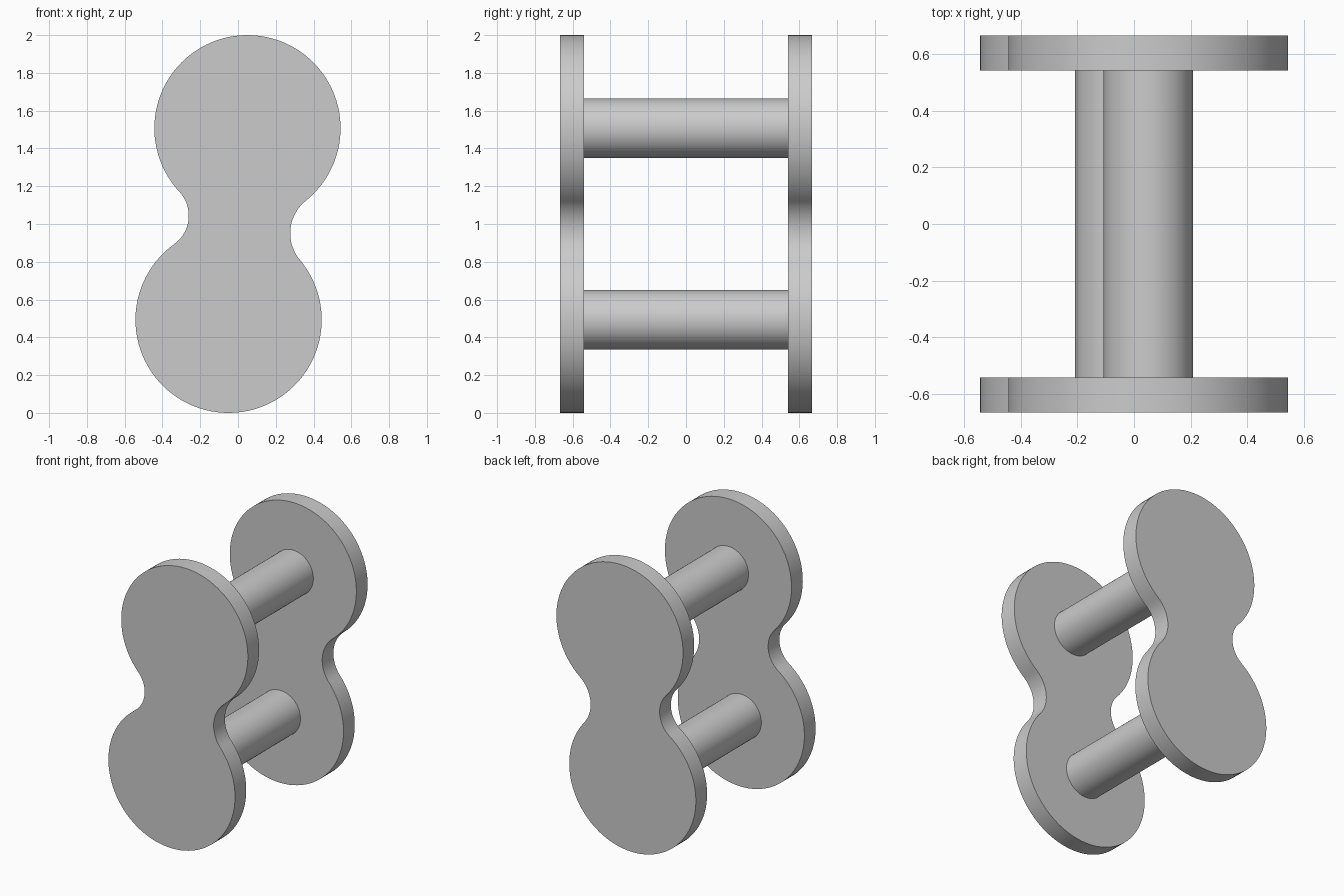
import bpy, bmesh, math
from mathutils import Vector

cube = bpy.data.objects.get("Cube")
if cube:
    bpy.data.objects.remove(cube, do_unlink=True)

LOBE_R, PIN_R = 0.493, 0.158
Y_IN, Y_OUT = 0.541, 0.666
TOP, BOTTOM = Vector((0.05, 1.507)), Vector((-0.05, 0.493))
MID = (TOP + BOTTOM) / 2
AXIS = (TOP - BOTTOM).normalized()
SIDE = Vector((AXIS.y, -AXIS.x))
HALF = (TOP - BOTTOM).length / 2

steel = bpy.data.materials.new("plain_grey")
steel.use_nodes = True
steel.diffuse_color = (0.6, 0.6, 0.6, 1)
steel.node_tree.nodes["Principled BSDF"].inputs["Base Color"].default_value = (0.6, 0.6, 0.6, 1)


def arc(centre, radius, start, end, steps):
    """Points on an arc, both ends included."""
    angles = [start + (end - start) * i / steps for i in range(steps + 1)]
    return [centre + radius * Vector((math.cos(a), math.sin(a))) for a in angles]


def angle(v):
    return math.atan2(v.y, v.x)


def neck(sign, width):
    """Centre and radius of the hollow tangent to both lobes."""
    r = (width ** 2 + HALF ** 2 - LOBE_R ** 2) / (2 * (LOBE_R - width))
    return MID + SIDE * sign * (width + r), r


def sweep(centre, radius, p, q, clockwise, steps):
    """Arc from the direction of p to the direction of q."""
    a, b = angle(p - centre), angle(q - centre)
    turn = (b - a) % math.tau
    if clockwise:
        turn -= math.tau
    return arc(centre, radius, a, a + turn, steps)


def plate_outline():
    right, rr = neck(1, 0.279)
    left, lr = neck(-1, 0.263)
    pts = sweep(TOP, LOBE_R, right, left, False, 72)
    pts += sweep(left, lr, TOP, BOTTOM, True, 24)[1:]
    pts += sweep(BOTTOM, LOBE_R, left, right, False, 72)[1:]
    pts += sweep(right, rr, BOTTOM, TOP, True, 24)[1:-1]
    return pts


def extrude(name, outline, y0, y1):
    """Solid made from an x-z outline, running from y0 to y1."""
    bm = bmesh.new()
    face = bm.faces.new([bm.verts.new((p.x, y0, p.y)) for p in outline])
    grown = bmesh.ops.extrude_face_region(bm, geom=[face], use_keep_orig=True)
    verts = [g for g in grown["geom"] if isinstance(g, bmesh.types.BMVert)]
    bmesh.ops.translate(bm, verts=verts, vec=(0, y1 - y0, 0))
    bmesh.ops.recalc_face_normals(bm, faces=bm.faces)
    mesh = bpy.data.meshes.new(name)
    bm.to_mesh(mesh)
    bm.free()
    mesh.materials.append(steel)
    obj = bpy.data.objects.new(name, mesh)
    bpy.context.collection.objects.link(obj)
    bpy.ops.object.select_all(action="DESELECT")
    obj.select_set(True)
    bpy.context.view_layer.objects.active = obj
    bpy.ops.object.shade_smooth_by_angle(angle=math.radians(30))


# Side plates
extrude("front_plate", plate_outline(), -Y_OUT, -Y_IN)
extrude("back_plate", plate_outline(), Y_IN, Y_OUT)

# Pins joining the plates
for name, centre in (("upper_pin", TOP), ("lower_pin", BOTTOM)):
    extrude(name, arc(centre, PIN_R, 0, math.tau, 64)[:-1], -Y_IN, Y_IN)
